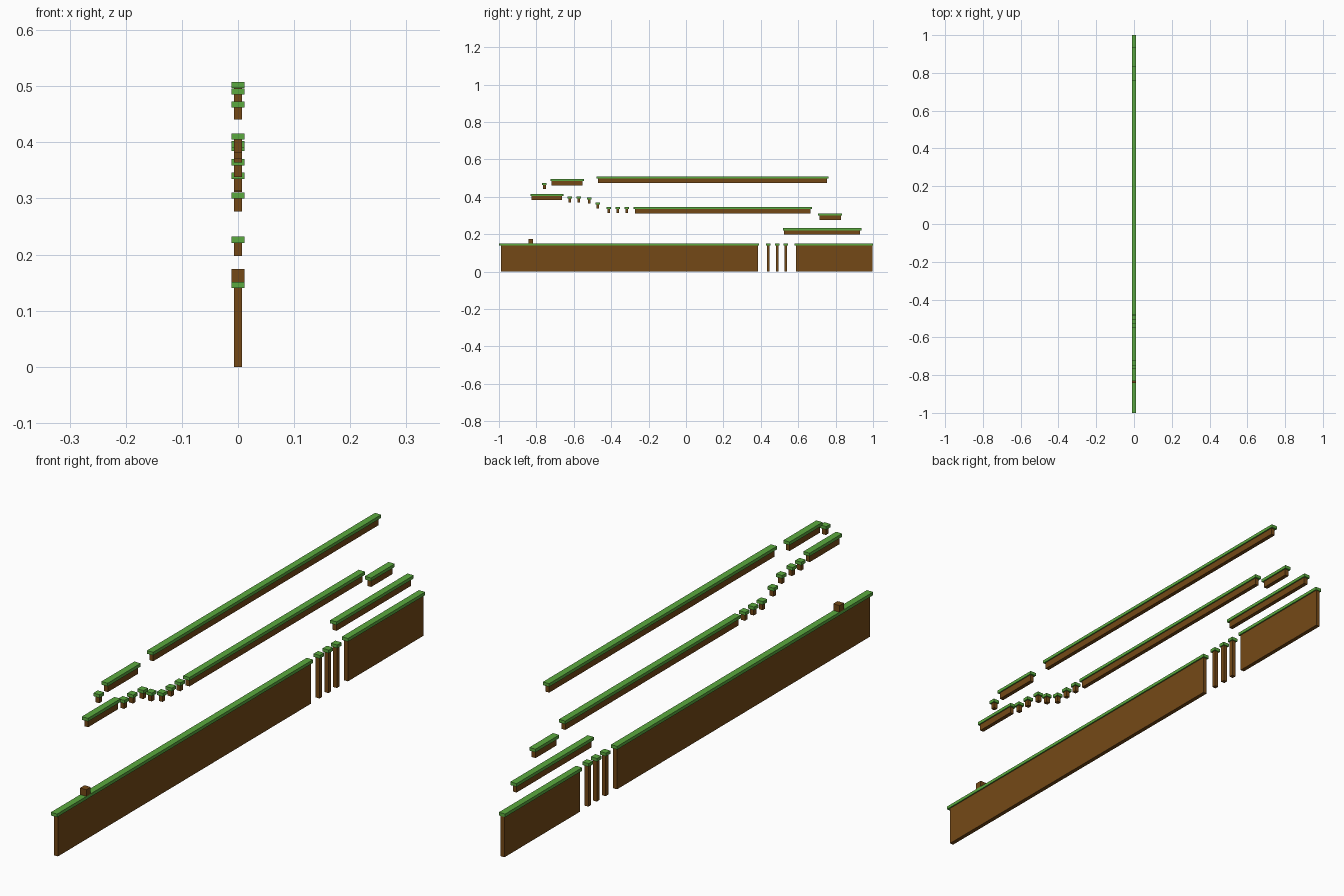
import bpy

cube = bpy.data.objects.get("Cube")
if cube:
    bpy.data.objects.remove(cube, do_unlink=True)


def make_material(name, rgb):
    mat = bpy.data.materials.new(name)
    mat.use_nodes = True
    colour = (*rgb, 1.0)
    mat.diffuse_color = colour
    mat.node_tree.nodes["Principled BSDF"].inputs["Base Color"].default_value = colour
    return mat


GRASS = make_material("grass_green", (0.105, 0.40, 0.05))
DIRT = make_material("dirt_brown", (0.175, 0.066, 0.008))

CAP_WIDTH, DIRT_WIDTH, CAP_HEIGHT = 0.0235, 0.0145, 0.011
GROUND_TOP, STEP_DEPTH = 0.151, 0.0345


def box(name, width, y0, y1, z0, z1, mat):
    bpy.ops.mesh.primitive_cube_add(size=1, location=(0, (y0 + y1) / 2, (z0 + z1) / 2))
    obj = bpy.context.object
    obj.name = name
    obj.scale = (width, y1 - y0, z1 - z0)
    bpy.ops.object.transform_apply(location=False, rotation=False, scale=True)
    obj.data.materials.append(mat)


def platform(name, y0, y1, top, bottom, inset0=0.007, inset1=0.007):
    """Grass cap overhanging a narrower dirt body."""
    box(name + "_grass", CAP_WIDTH, y0, y1, top - CAP_HEIGHT, top, GRASS)
    box(name + "_dirt", DIRT_WIDTH, y0 + inset0, y1 - inset1, bottom, top - CAP_HEIGHT, DIRT)


def pillar(name, y, top, bottom):
    """Platform with a square footprint."""
    half = CAP_WIDTH / 2
    inset = (CAP_WIDTH - DIRT_WIDTH) / 2
    platform(name, y - half, y + half, top, bottom, inset, inset)


# Ground walls and the posts in the gap between them
platform("long_ground", -1.0, 0.391, GROUND_TOP, 0, 0.011, 0.006)
platform("short_ground", 0.581, 1.0, GROUND_TOP, 0, 0.006, 0.003)
for i, y in enumerate((0.44, 0.488, 0.534)):
    pillar(f"gap_post_{i + 1}", y, GROUND_TOP, 0)

# Loose block standing on the ground
box("dirt_block", CAP_WIDTH, -0.841, -0.817, GROUND_TOP, 0.174, DIRT)

# Floating platforms: name, start, end, top
for name, y0, y1, top in (
    ("low_platform", 0.518, 0.938, 0.232),
    ("small_platform", 0.706, 0.835, 0.311),
    ("middle_platform", -0.281, 0.673, 0.346),
    ("front_platform", -0.832, -0.655, 0.416),
    ("upper_front_platform", -0.725, -0.546, 0.496),
    ("top_platform", -0.478, 0.761, 0.508),
):
    platform(name, y0, y1, top, top - STEP_DEPTH)

# Floating stepping stones: position, top
for i, (y, top) in enumerate((
    (-0.757, 0.473), (-0.622, 0.402), (-0.574, 0.402), (-0.518, 0.396),
    (-0.472, 0.37), (-0.413, 0.346), (-0.365, 0.346), (-0.317, 0.346),
)):
    pillar(f"stepping_stone_{i + 1}", y, top, top - 0.032)
